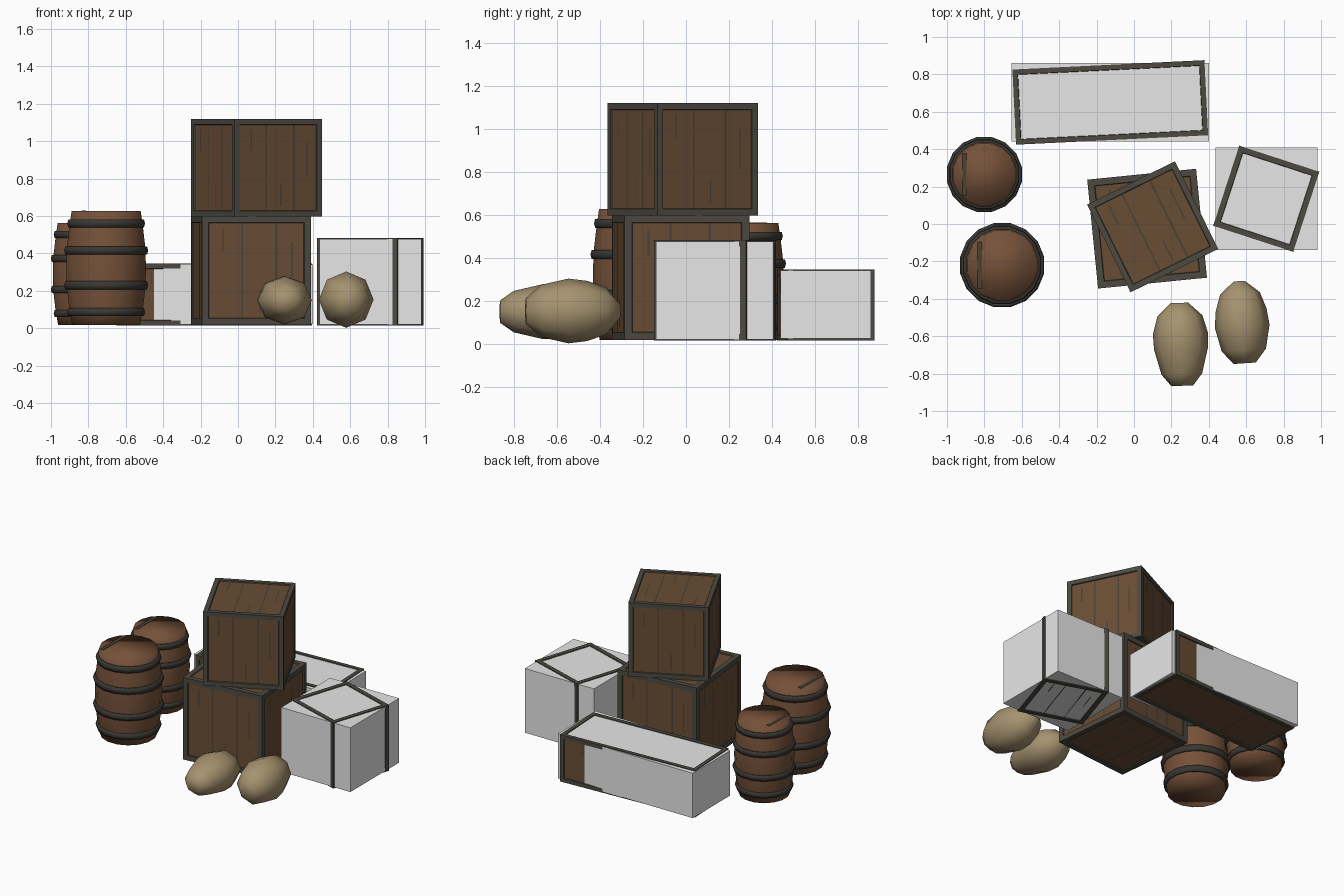
import bpy, bmesh, math
from mathutils import Vector, Matrix

cube = bpy.data.objects.get("Cube")
if cube:
    bpy.data.objects.remove(cube, do_unlink=True)


def material(name, r, g, b):
    m = bpy.data.materials.new(name)
    m.use_nodes = True
    m.diffuse_color = (r, g, b, 1)
    m.node_tree.nodes["Principled BSDF"].inputs["Base Color"].default_value = (r, g, b, 1)
    return m


crate_wood = material("crate_wood", .14, .074, .036)
barrel_wood = material("barrel_wood", .18, .083, .041)
frame_wood = material("dark_frame", .072, .067, .052)
seam_dark = material("dark_seam", .066, .052, .036)
hoop_iron = material("hoop_iron", .04, .038, .032)
sackcloth = material("sackcloth", .38, .29, .16)
pale_grey = material("pale_grey", .8, .8, .8)


def make_object(name, bm, mats, smooth=False):
    bmesh.ops.recalc_face_normals(bm, faces=[f for f in bm.faces if not f.tag])
    mesh = bpy.data.meshes.new(name)
    bm.to_mesh(mesh)
    bm.free()
    for m in mats:
        mesh.materials.append(m)
    for p in mesh.polygons:
        p.use_smooth = smooth
    ob = bpy.data.objects.new(name, mesh)
    bpy.context.collection.objects.link(ob)
    return ob


def add_box(bm, size):
    bmesh.ops.create_cube(bm, size=1, matrix=Matrix.Diagonal((*size, 1)))


# Seams on each panel: across, bottom, top, width as fractions of the panel
SEAMS = [(-.16, -.5, .5, .018), (.2, -.5, .5, .022), (.37, -.1, .3, .016),
         (-.36, .2, .45, .02), (.03, -.45, -.2, .015)]


def crate(name, x, y, z0, z1, sx, sy, degrees, rim):
    """Framed box with recessed panels and plank seams."""
    bm = bmesh.new()
    add_box(bm, (sx, sy, z1 - z0))
    panels = list(bm.faces)
    for thickness, depth in ((rim, 0), (.004, -.007)):
        made = bmesh.ops.inset_individual(bm, faces=panels, thickness=thickness, depth=depth)
        for f in made["faces"]:
            f.material_index = 1
    for f in panels:
        n = f.normal.copy()
        c = f.calc_center_median() + n * .001
        up = Vector((0, 1, 0)) if abs(n.z) > .5 else Vector((0, 0, 1))
        right = up.cross(n)
        w = 2 * max((v.co - c).dot(right) for v in f.verts)
        h = 2 * max((v.co - c).dot(up) for v in f.verts)
        for u, lo, hi, wide in SEAMS:
            a, b = u * w, u * w + wide * min(w, h)
            corners = ((a, lo * h), (b, lo * h), (b, hi * h), (a, hi * h))
            seam = bm.faces.new([bm.verts.new(c + right * i + up * j) for i, j in corners])
            seam.material_index = 2
            seam.tag = True
    ob = make_object(name, bm, (crate_wood, frame_wood, seam_dark))
    ob.location = (x, y, (z0 + z1) / 2)
    ob.rotation_euler.z = math.radians(degrees)


def plain_box(name, x0, x1, y0, y1, z0, z1):
    bm = bmesh.new()
    add_box(bm, (x1 - x0, y1 - y0, z1 - z0))
    ob = make_object(name, bm, (pale_grey,))
    ob.location = ((x0 + x1) / 2, (y0 + y1) / 2, (z0 + z1) / 2)


def lathe(name, profile, sides, mat, closed=False):
    """Revolve (radius, height) points; open profiles get end caps."""
    bm = bmesh.new()
    rings = []
    for r, z in profile:
        angles = [2 * math.pi * (i + .5) / sides for i in range(sides)]
        rings.append([bm.verts.new((r * math.cos(a), r * math.sin(a), z)) for a in angles])
    pairs = list(zip(rings, rings[1:]))
    if closed:
        pairs.append((rings[-1], rings[0]))
    else:
        bm.faces.new(rings[0])
        bm.faces.new(rings[-1])
    for lower, upper in pairs:
        for i in range(sides):
            j = (i + 1) % sides
            bm.faces.new((lower[i], lower[j], upper[j], upper[i]))
    return make_object(name, bm, (mat,), smooth=True)


def barrel(name, x, y, scale):
    body = [(.185, 0), (.201, .09), (.214, .2), (.217, .305), (.214, .41), (.201, .52), (.188, .61)]
    parts = [lathe(name + "_body", body, 16, barrel_wood)]
    # Iron hoops with a rounded section
    for k, (r, z) in enumerate(((.2, .068), (.217, .212), (.217, .398), (.2, .542))):
        section = [(r + .012 * math.cos(a), z + .025 * math.sin(a))
                   for a in (math.tau * i / 6 for i in range(6))]
        parts.append(lathe(f"{name}_hoop_{k + 1}", section, 16, hoop_iron, closed=True))
    # Dark seam across the lid
    bm = bmesh.new()
    add_box(bm, (.025, .25, .004))
    bmesh.ops.translate(bm, vec=(-.12, 0, .61), verts=bm.verts)
    parts.append(make_object(name + "_lid_seam", bm, (seam_dark,)))
    for ob in parts:
        ob.location = (x, y, .018)
        ob.scale = (scale,) * 3


def sack(name, x, y, z, width, length, height, degrees, profile):
    """Faceted bag lying along y."""
    ob = lathe(name, profile, 8, sackcloth)
    # Lay the axis along y, vertices pointing up and sideways
    turn = Matrix.Rotation(math.radians(-90), 4, 'X') @ Matrix.Rotation(math.pi / 8, 4, 'Z')
    ob.data.transform(Matrix.Diagonal((width, length, height, 1)) @ turn)
    ob.location = (x, y, z)
    ob.rotation_euler.z = math.radians(degrees)


# Stacked crates
crate("lower_crate", .07, -.025, .018, .6, .585, .585, 5.7, .05)
crate("upper_crate", .1, -.015, .597, 1.12, .523, .523, 26.3, .043)

# Crates enclosed by plain boxes
crate("small_crate", .707, .135, .015, .482, .45, .45, -18, .042)
plain_box("small_crate_cover", .437, .98, -.14, .408, .021, .477)
crate("long_crate", -.127, .65, .015, .347, 1.028, .402, 2.8, .038)
plain_box("long_crate_cover", -.655, .402, .44, .86, .024, .342)

# Barrels
barrel("large_barrel", -.705, -.22, 1)
barrel("small_barrel", -.8, .265, .892)

# Sacks
sack("left_sack", .577, -.525, .153, .148, .22, .152, 4,
     [(.4, -1), (.8, -.68), (.99, -.1), (.92, .3), (.72, .7), (.2, 1)])
sack("right_sack", .25, -.64, .15, .147, .225, .13, 2,
     [(.4, -1), (.74, -.72), (.98, -.12), (1, .25), (.82, .66), (.32, .97)])
